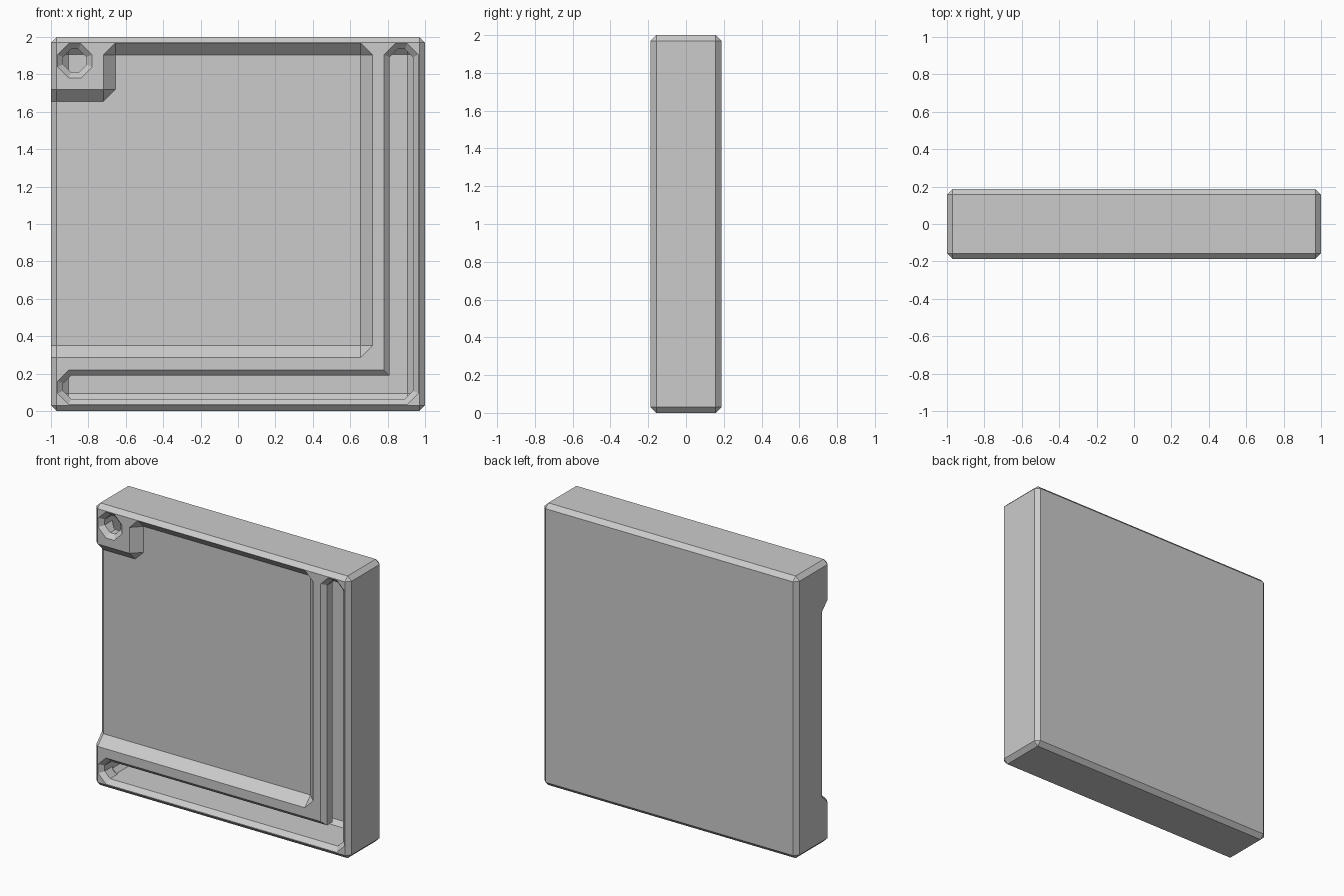
import bpy, bmesh
from mathutils import Vector

HALF_D = 0.1875          # half thickness of the panel
FRONT = -HALF_D
CHAMFER = 0.03
STEP = 0.065             # width and depth of the sloped recess walls

if "Cube" in bpy.data.objects:
    bpy.data.objects.remove(bpy.data.objects["Cube"], do_unlink=True)

grey = bpy.data.materials.new("light grey")
grey.use_nodes = True
grey.diffuse_color = (0.6, 0.6, 0.6, 1)
for node in grey.node_tree.nodes:
    if node.type == 'BSDF_PRINCIPLED':
        node.inputs["Base Color"].default_value = grey.diffuse_color


def finish(bm, name):
    bmesh.ops.recalc_face_normals(bm, faces=bm.faces)
    mesh = bpy.data.meshes.new(name)
    bm.to_mesh(mesh)
    bm.free()
    mesh.materials.append(grey)
    obj = bpy.data.objects.new(name, mesh)
    bpy.context.scene.collection.objects.link(obj)
    return obj


def chamfered_box(name, low, high):
    bm = bmesh.new()
    bmesh.ops.create_cube(bm, size=1)
    low, high = Vector(low), Vector(high)
    for v in bm.verts:
        v.co = (low + high) / 2 + v.co * (high - low)
    bmesh.ops.bevel(bm, geom=bm.edges[:], offset=CHAMFER, segments=1,
                    profile=0.5, affect='EDGES')
    return finish(bm, name)


def loft(name, rings, cap_ranges):
    """Join rings of equal length; each cap is split into index lists."""
    bm = bmesh.new()
    cache = {}

    def vert(p):
        key = tuple(round(c, 4) for c in p)
        if key not in cache:
            cache[key] = bm.verts.new(key)
        return cache[key]

    def face(points):
        verts = list(dict.fromkeys(vert(p) for p in points))
        if len(verts) > 2 and not bm.faces.get(verts):
            bm.faces.new(verts)

    n = len(rings[0])
    for a, b in zip(rings, rings[1:]):
        for i in range(n):
            j = (i + 1) % n
            face((a[i], a[j], b[j], b[i]))
    for ring in (rings[0], rings[-1]):
        for part in cap_ranges:
            face([ring[i] for i in part])
    return finish(bm, name)


def inset(poly, d):
    """Mitred inset of a counter-clockwise outline."""
    out = []
    for i, p in enumerate(poly):
        a = (p - poly[i - 1]).normalized()
        b = (poly[(i + 1) % len(poly)] - p).normalized()
        na, nb = Vector((-a.y, a.x)), Vector((-b.y, b.x))
        out.append(p + (na + nb) * d / (1 + na.dot(nb)))
    return out


def opening(name, outline):
    """Cutter for a hole with a chamfered rim."""
    poly = [Vector(p) for p in outline]
    small = inset(poly, CHAMFER)
    levels = ((poly, FRONT - 0.1), (poly, FRONT),
              (small, FRONT + CHAMFER), (small, -0.04))
    rings = [[(p.x, y, p.y) for p in pts] for pts, y in levels]
    return loft(name, rings, [range(len(poly))])


def cut(target, cutter):
    cutter.hide_render = True
    mod = target.modifiers.new("cut", 'BOOLEAN')
    mod.operation = 'DIFFERENCE'
    mod.solver = 'EXACT'
    mod.object = cutter
    bpy.context.view_layer.update()
    graph = bpy.context.evaluated_depsgraph_get()
    mesh = bpy.data.meshes.new_from_object(target.evaluated_get(graph))
    target.modifiers.clear()
    target.data = mesh
    bpy.data.objects.remove(cutter, do_unlink=True)


# Outer body and hollow inside
body = chamfered_box("panel_housing", (-1, FRONT, 0), (1, HALF_D, 2))
cut(body, chamfered_box("cavity", (-0.936, -0.1, 0.064), (0.936, 0.12, 1.936)))

# Sloped recess, open on one side: floor corner, then direction to the rim
E, K = -1.03, -0.97
R, T, B, M = 0.655, 1.904, 0.35, 1.72
corners = [
    (E, B, 0, -1), (K, B, 0, -1), (R, B, 0, -1), (R, B, 1, 0),
    (R, T, 1, 0), (R, T, 0, 1), (-R, T, 0, 1), (-R, T, -1, 0),
    (-R, M, -1, 0), (-R - STEP, M - STEP, 0, 1),
    (K, M - STEP, 0, 1), (E, M - STEP, 0, 1),
]


def recess_ring(y, spread, follow):
    # the open edge keeps the chamfer of the body
    return [(x + dx * spread, y + (K - x if follow and x < K else 0),
             z + dz * spread) for x, z, dx, dz in corners]


last = len(corners) - 1
cut(body, loft("recess",
               [recess_ring(FRONT - 0.1, STEP, False),
                recess_ring(FRONT, STEP, True),
                recess_ring(FRONT + STEP, 0, True)],
               [range(1, last), (0, 1, last - 1, last)]))

# L-shaped slot along the lower and side edges
O, C, W = 0.965, 0.06, 0.185
low, high = 1 - O, 1 + O
inner = O - W
slot = [
    (-O, low + C), (C - O, low), (O - C, low), (O, low + C),
    (O, high - C), (O - C, high), (inner + C, high), (inner, high - C),
    (inner, low + W), (C - O, low + W), (-O, low + W - C),
]
cut(body, opening("slot", slot))

# Eight-sided hole in the corner block
c = W - C
hole = [(-O + u, high - W + v) for u, v in (
    (C, 0), (c, 0), (W, C), (W, c), (c, W), (C, W), (0, c), (0, C))]
cut(body, opening("hole", hole))

# Single flat-shaded material on the finished body
body.data.materials.clear()
body.data.materials.append(grey)
for poly in body.data.polygons:
    poly.material_index = 0
    poly.use_smooth = False
